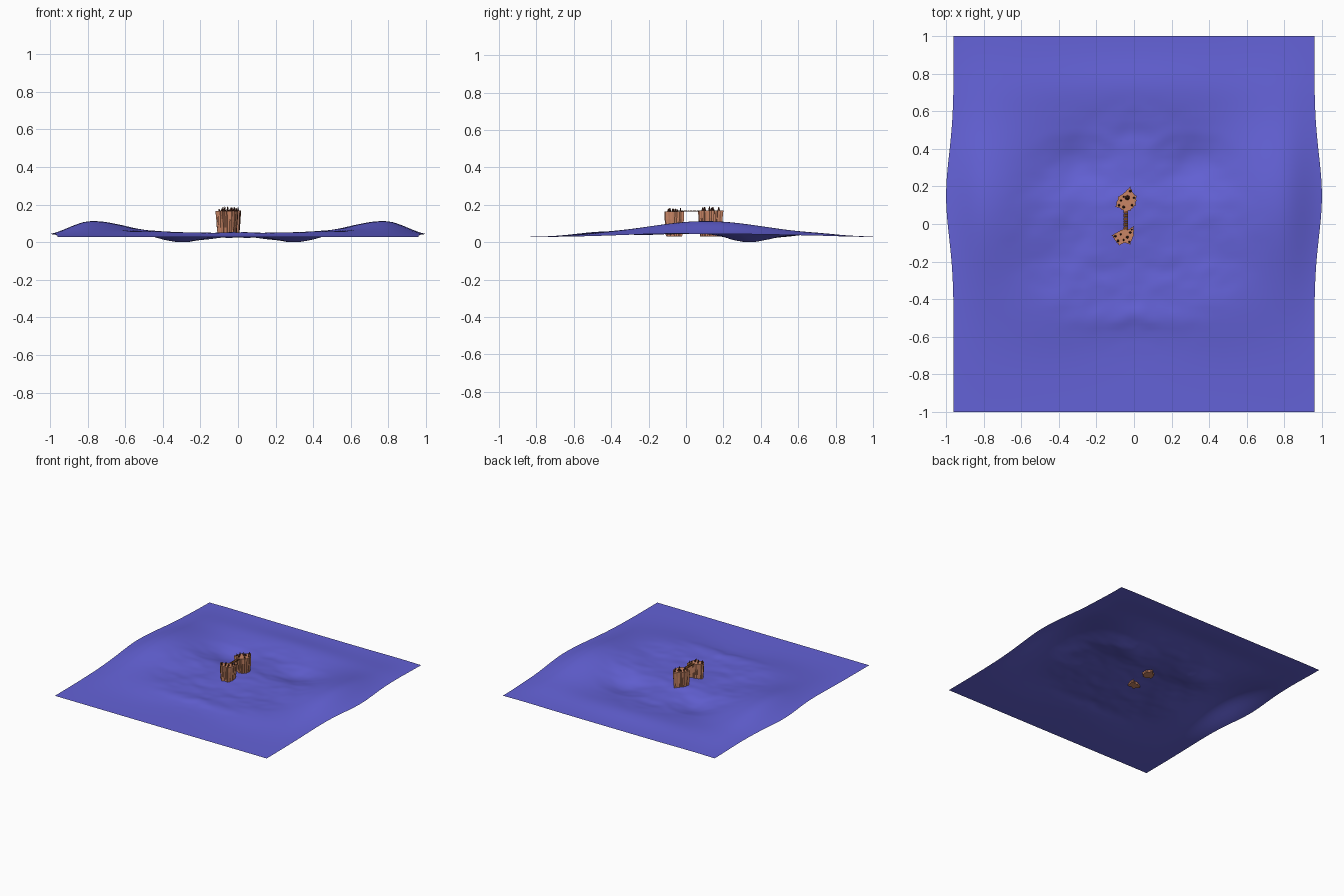
import bpy, bmesh, math, random
from mathutils import noise, Vector

if "Cube" in bpy.data.objects:
    bpy.data.objects.remove(bpy.data.objects["Cube"])

random.seed(4)


def material(name, rgb):
    m = bpy.data.materials.new(name)
    m.diffuse_color = (*rgb, 1)
    m.use_nodes = True
    m.node_tree.nodes["Principled BSDF"].inputs["Base Color"].default_value = m.diffuse_color
    return m


BLUE = material("violet_blue", (0.127, 0.122, 0.68))
TAN = material("tan_rock", (0.58, 0.235, 0.13))
DARK = material("dark_brown", (0.075, 0.022, 0.012))
WOOD = material("wood_brown", (0.17, 0.06, 0.02))


def finish(bm, name, mats, smooth=False):
    me = bpy.data.meshes.new(name)
    bmesh.ops.recalc_face_normals(bm, faces=bm.faces)
    bm.to_mesh(me)
    bm.free()
    ob = bpy.data.objects.new(name, me)
    bpy.context.collection.objects.link(ob)
    for m in mats:
        me.materials.append(m)
    for p in me.polygons:
        p.use_smooth = smooth
    return ob


def bell(v, s):
    return math.exp(-0.5 * (v / s) ** 2)


# Terrain: side ridges, two hollows, front swell and soft wrinkles in the basin
def height(x, y):
    ax = abs(x)
    z = 0.027
    z += 0.081 * bell(ax - 0.78, 0.12 if ax > 0.78 else 0.19) * bell(y - 0.12, 0.34)
    z += 0.022 * bell(x, 0.45) * bell(y, 0.22)
    z += 0.022 * bell(ax - 0.42, 0.2) * bell(y + 0.45, 0.15)
    z += 0.016 * bell(x, 0.2) * bell(y + 0.48, 0.08)
    z += 0.020 * bell(x, 0.45) * bell(y - 0.72, 0.1)
    z -= 0.037 * bell(ax - 0.3, 0.13) * bell(y - 0.32, 0.09)
    wrinkle = noise.noise(Vector((ax * 5, y * 9, 0.3))) + 0.5 * noise.noise(Vector((ax * 11, y * 18, 2)))
    z += 0.007 * wrinkle * bell(max(0, math.hypot(x, y) - 0.45), 0.12)
    return max(z, 0.0)


bm = bmesh.new()
bmesh.ops.create_grid(bm, x_segments=90, y_segments=90, size=1)
for v in bm.verts:
    y = v.co.y
    x = v.co.x * (0.96 + 0.04 * bell(y - 0.15, 0.22))
    v.co = (x, y, height(x, y))
low = min(v.co.z for v in bm.verts)
for v in bm.verts:
    v.co.z -= low
finish(bm, "terrain", [BLUE], True)


# Rock stacks: fluted walls narrowing downward, flat top
def rock(name, outline, top, bottom):
    cx = sum(p[0] for p in outline) / len(outline)
    cy = sum(p[1] for p in outline) / len(outline)
    pts = []
    for i, a in enumerate(outline):
        b = outline[(i + 1) % len(outline)]
        for k in range(4):
            t = k / 4
            s = 1.0 if k % 2 == 0 else 0.93
            pts.append((cx + (a[0] + (b[0] - a[0]) * t - cx) * s,
                        cy + (a[1] + (b[1] - a[1]) * t - cy) * s))
    bm = bmesh.new()
    rings = []
    for f, s in ((0, 1.0), (0.3, 0.97), (0.65, 0.9), (1, 0.84)):
        ring = []
        for x, y in pts:
            j = s * (1 if f == 0 else random.uniform(0.95, 1.03))
            ring.append(bm.verts.new((cx + (x - cx) * j, cy + (y - cy) * j,
                                      top + (bottom - top) * f)))
        rings.append(ring)
    n = len(pts)
    for r0, r1 in zip(rings, rings[1:]):
        for i in range(n):
            bm.faces.new((r0[i], r0[(i + 1) % n], r1[(i + 1) % n], r1[i]))
    bm.faces.new(rings[0])
    bm.faces.new(rings[-1])
    finish(bm, name, [TAN])


rock("front_rock", [(-0.12, -0.06), (-0.085, -0.04), (-0.055, -0.025), (-0.03, -0.03), (0.0, -0.01),
                    (0.0, -0.06), (-0.02, -0.11), (-0.05, -0.1), (-0.08, -0.115), (-0.105, -0.085)], 0.165, 0.03)
rock("back_rock", [(-0.1, 0.09), (-0.085, 0.145), (-0.055, 0.165), (-0.02, 0.2), (-0.004, 0.165),
                   (0.015, 0.15), (0.01, 0.1), (-0.02, 0.07), (-0.05, 0.065), (-0.08, 0.085)], 0.17, 0.03)


# Pointed dark stones standing on each rock
def spikes(name, spots, top):
    bm = bmesh.new()
    for x, y, r in spots:
        h = random.uniform(0.012, 0.022)
        res = bmesh.ops.create_cone(bm, cap_ends=True, segments=6, radius1=r, radius2=r * 0.35, depth=h)
        for v in res["verts"]:
            v.co += Vector((x, y, top + h / 2 - 0.002))
    finish(bm, name, [DARK])


spikes("front_spikes", [(-0.1, -0.065, 0.007), (-0.085, -0.09, 0.008), (-0.07, -0.055, 0.006),
                        (-0.055, -0.085, 0.006), (-0.035, -0.07, 0.008), (-0.02, -0.045, 0.007),
                        (-0.025, -0.095, 0.006), (-0.012, -0.03, 0.005)], 0.165)
spikes("back_spikes", [(-0.035, 0.14, 0.015), (-0.08, 0.1, 0.007), (-0.07, 0.125, 0.006),
                       (-0.055, 0.09, 0.008), (-0.02, 0.175, 0.007), (0.0, 0.14, 0.006),
                       (-0.01, 0.1, 0.007), (-0.055, 0.145, 0.005)], 0.17)


# Foot bridge: planks on two thin rails
def box(bm, c, s, mi):
    res = bmesh.ops.create_cube(bm, size=1)
    for v in res["verts"]:
        v.co = Vector(c) + Vector(a * b for a, b in zip(v.co, s))
        for f in v.link_faces:
            f.material_index = mi


bm = bmesh.new()
for i in range(12):
    box(bm, (-0.043, -0.026 + i * 0.0095, 0.168), (0.024, 0.008, 0.003), 0)
for x in (-0.053, -0.033):
    box(bm, (x, 0.026, 0.1655), (0.003, 0.115, 0.003), 1)
finish(bm, "foot_bridge", [WOOD, DARK])
